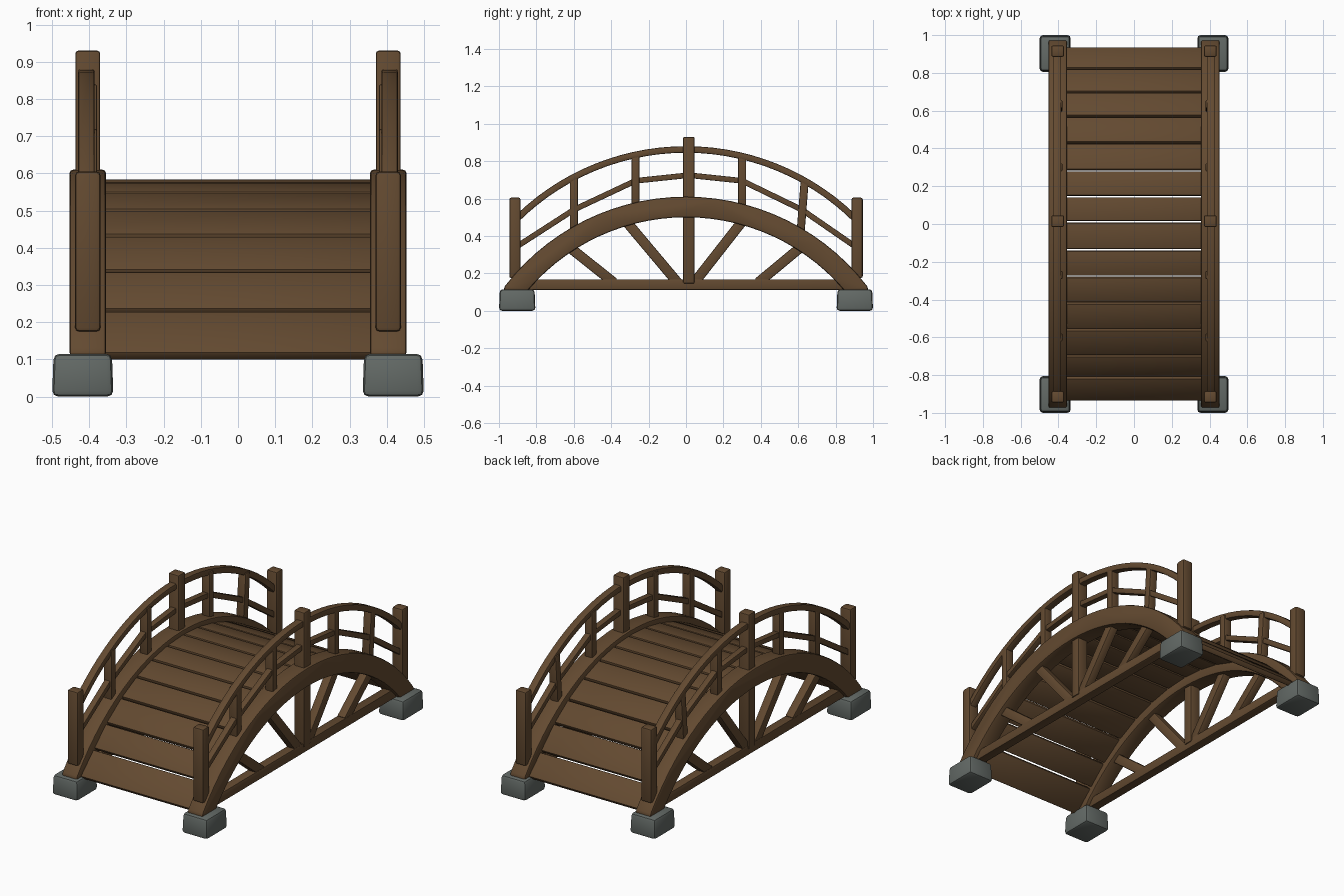
import bpy, bmesh, math
from mathutils import Vector

if "Cube" in bpy.data.objects:
    bpy.data.objects.remove(bpy.data.objects["Cube"])


def material(name, rgb):
    m = bpy.data.materials.new(name)
    m.diffuse_color = (*rgb, 1)
    m.use_nodes = True
    m.node_tree.nodes["Principled BSDF"].inputs["Base Color"].default_value = m.diffuse_color
    return m


WOOD = material("brown wood", (0.125, 0.068, 0.030))
STONE = material("grey stone", (0.125, 0.143, 0.133))


def finish(name, bm, mat, bevel, segments=2):
    """Bevel the hard edges, then store the mesh as a named object."""
    bmesh.ops.recalc_face_normals(bm, faces=bm.faces)
    hard = [e for e in bm.edges if e.calc_face_angle(0) > math.radians(28)]
    bmesh.ops.bevel(bm, geom=hard, offset=bevel, segments=segments,
                    profile=0.5, affect='EDGES', clamp_overlap=True)
    me = bpy.data.meshes.new(name)
    bm.to_mesh(me)
    bm.free()
    me.materials.append(mat)
    for p in me.polygons:
        p.use_smooth = True
    me.set_sharp_from_angle(angle=math.radians(25))
    ob = bpy.data.objects.new(name, me)
    bpy.context.collection.objects.link(ob)
    return ob


def prism(name, profile, x, width, mat=WOOD, bevel=0.006):
    """Side profile of (y, z) points extruded across x."""
    bm = bmesh.new()
    a = [bm.verts.new((x - width / 2, y, z)) for y, z in profile]
    b = [bm.verts.new((x + width / 2, y, z)) for y, z in profile]
    bm.faces.new(a)
    bm.faces.new(b[::-1])
    n = len(a)
    for i in range(n):
        j = (i + 1) % n
        bm.faces.new((a[i], b[i], b[j], a[j]))
    return finish(name, bm, mat, bevel)


def beam(name, p, q, x, width, thick, bevel=0.006):
    """Straight timber between two (y, z) points."""
    p, q = Vector(p), Vector(q)
    d = (q - p).normalized()
    n = Vector((-d.y, d.x)) * thick / 2
    return prism(name, [p + n, q + n, q - n, p - n], x, width, WOOD, bevel)


def arc(radius, centre_z, half_y, n=28):
    a = math.asin(half_y / radius)
    return [(radius * math.sin(a * (2 * i / n - 1)),
             centre_z + radius * math.cos(a * (2 * i / n - 1)))
            for i in range(n + 1)]


def stone(name, x, y):
    bm = bmesh.new()
    bmesh.ops.create_cube(bm, size=1)
    for v in bm.verts:
        k = 0.95 if v.co.z > 0 else 1.0
        v.co = (x + v.co.x * 0.165 * k, y + v.co.y * 0.195 * k,
                0.0575 + v.co.z * 0.115)
    finish(name, bm, STONE, 0.016)


for side, s in (("left", -1), ("right", 1)):
    x = s * 0.404
    # main arch and tie beam
    outer = arc(1.22, -0.61, 0.968)
    inner = arc(1.11, -0.61, 0.845)
    prism(f"{side}_arch", outer + [(0.975, 0.11)] + inner[::-1] + [(-0.975, 0.11)],
          x, 0.098, WOOD, 0.009)
    beam(f"{side}_tie_beam", (-0.88, 0.14), (0.88, 0.14), x, 0.055, 0.056)

    # posts
    beam(f"{side}_centre_post", (0.015, 0.145), (0.015, 0.93), x, 0.067, 0.062, 0.008)
    for end, e in (("front", -1), ("back", 1)):
        beam(f"{side}_{end}_post", (e * 0.915, 0.175), (e * 0.915, 0.605),
             x, 0.068, 0.06, 0.01)
        stone(f"{side}_{end}_foot_stone", s * 0.4175, e * 0.9025)

    # curved handrail and straight middle rails
    top = arc(1.306, -0.426, 0.90)
    low = arc(1.271, -0.426, 0.90)
    prism(f"{side}_handrail", top + low[::-1], s * 0.408, 0.044, WOOD, 0.006)
    knots = [(-0.91, 0.34), (-0.6, 0.54), (-0.27, 0.695), (0.015, 0.725),
             (0.3, 0.695), (0.62, 0.54), (0.91, 0.34)]
    for i in range(6):
        beam(f"{side}_middle_rail_{i + 1}", knots[i], knots[i + 1],
             s * 0.406, 0.036, 0.03, 0.004)

    # balusters
    for i, (y0, y1, z0, z1) in enumerate(((-0.6, -0.6, 0.42, 0.72),
                                          (-0.27, -0.27, 0.55, 0.84),
                                          (0.3, 0.3, 0.54, 0.83),
                                          (0.612, 0.635, 0.41, 0.70))):
        beam(f"{side}_baluster_{i + 1}", (y0, z0), (y1, z1), x, 0.05, 0.043)

    # truss struts under the arch
    for i, (p, q) in enumerate((((-0.04, 0.145), (-0.33, 0.49)),
                                ((0.04, 0.145), (0.31, 0.49)),
                                ((-0.385, 0.15), (-0.63, 0.345)),
                                ((0.385, 0.15), (0.62, 0.345)))):
        beam(f"{side}_strut_{i + 1}", p, q, x, 0.05, 0.054)

# deck planks following the arch
edges = [-0.94, -0.815, -0.70, -0.56, -0.42, -0.28, -0.138, 0.012,
         0.147, 0.285, 0.43, 0.572, 0.70, 0.825, 0.94]
R, C = 1.12, -0.535


def deck_point(y):
    return Vector((y, max(C + math.sqrt(R * R - y * y), 0.115)))


for i in range(14):
    p, q = deck_point(edges[i]), deck_point(edges[i + 1])
    d = (q - p).normalized()
    n = Vector((-d.y, d.x)) * 0.015
    beam(f"deck_plank_{i + 1}", p + d * 0.006 - n, q - d * 0.006 - n,
         0, 0.74, 0.03, 0.005)
